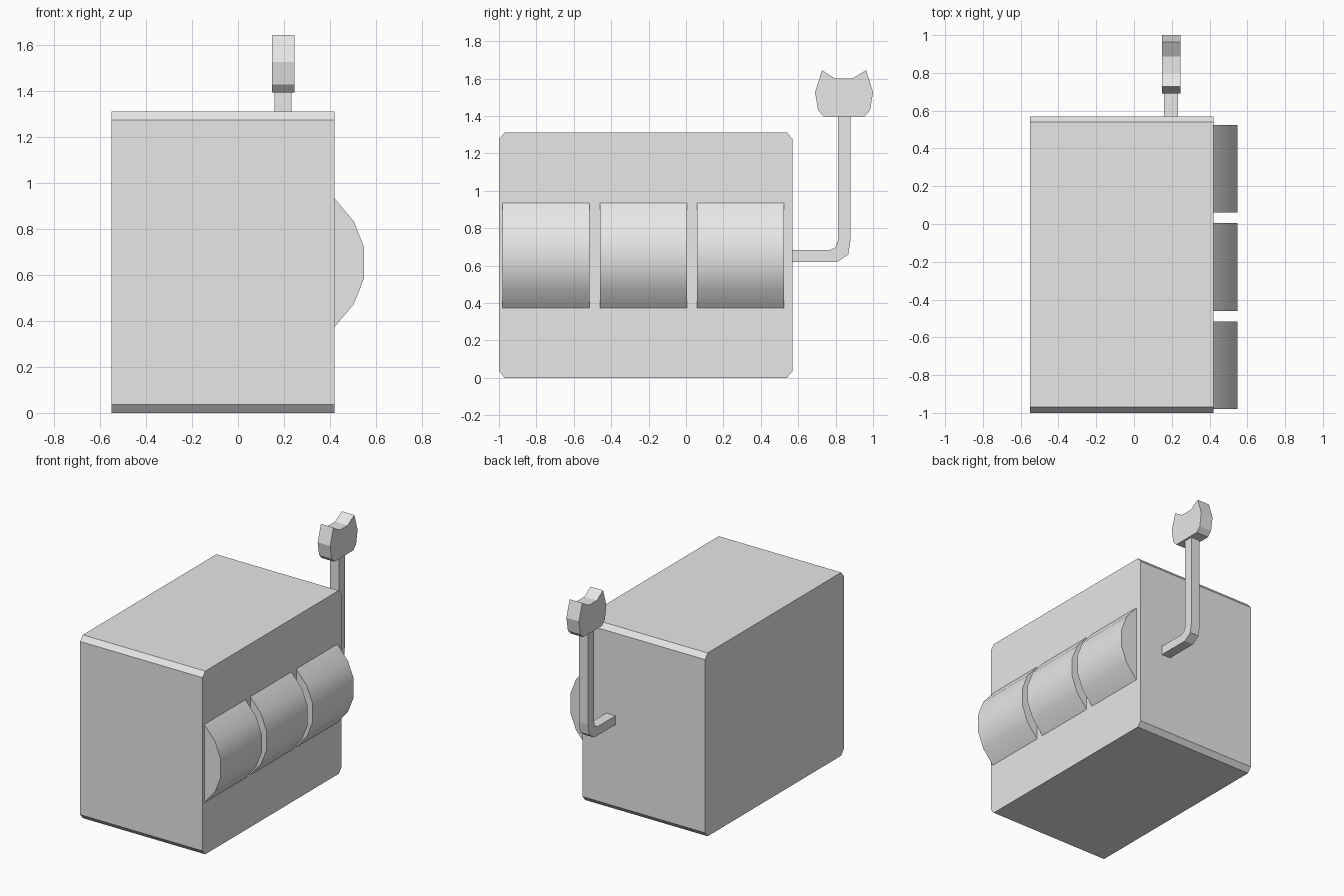
import bpy
import bmesh
from mathutils import Vector

cube = bpy.data.objects.get("Cube")
if cube:
    bpy.data.objects.remove(cube, do_unlink=True)

# Single plain grey material
grey = bpy.data.materials.new("light grey")
grey.use_nodes = True
grey.diffuse_color = (0.8, 0.8, 0.8, 1)
grey.node_tree.nodes["Principled BSDF"].inputs["Base Color"].default_value = (0.8, 0.8, 0.8, 1)


def extrude_profile(name, points, axis, start, end, smooth=False):
    """Extrude a closed outline along x (points are y, z) or y (points are x, z)."""
    bm = bmesh.new()
    if axis == "x":
        verts = [bm.verts.new((start, a, b)) for a, b in points]
        move = Vector((end - start, 0, 0))
    else:
        verts = [bm.verts.new((a, start, b)) for a, b in points]
        move = Vector((0, end - start, 0))
    face = bm.faces.new(verts)
    result = bmesh.ops.extrude_face_region(bm, geom=[face], use_keep_orig=True)
    moved = [g for g in result["geom"] if isinstance(g, bmesh.types.BMVert)]
    bmesh.ops.translate(bm, verts=moved, vec=move)
    bmesh.ops.recalc_face_normals(bm, faces=bm.faces)
    mesh = bpy.data.meshes.new(name)
    bm.to_mesh(mesh)
    bm.free()
    mesh.materials.append(grey)
    obj = bpy.data.objects.new(name, mesh)
    bpy.context.collection.objects.link(obj)
    if smooth:
        bpy.ops.object.select_all(action="DESELECT")
        obj.select_set(True)
        bpy.context.view_layer.objects.active = obj
        bpy.ops.object.shade_smooth_by_angle(angle=0.6)
    return obj


# Cabinet with chamfered long edges
y0, y1, h, c, d = -1.0, 0.57, 1.312, 0.03, 0.036
extrude_profile("cabinet", [
    (y0 + c, 0), (y1 - c, 0), (y1, d), (y1, h - d),
    (y1 - c, h), (y0 + c, h), (y0, h - d), (y0, d)], "x", -0.55, 0.42)

# Three rounded reels protruding from the side
mid = 0.654
upper = [(0.38, 0.28), (0.42, 0.28), (0.504, 0.181), (0.549, 0.067)]
reel = [(x, mid + z) for x, z in upper] + [(x, mid - z) for x, z in reversed(upper)]
for i, start in enumerate((-0.98, -0.46, 0.06)):
    extrude_profile(f"reel_{i + 1}", reel, "y", start, start + 0.465, smooth=True)

# Bent lever arm
extrude_profile("lever_arm", [
    (0.55, 0.62), (0.81, 0.62), (0.868, 0.66), (0.879, 0.735), (0.879, 1.41),
    (0.812, 1.41), (0.812, 0.735), (0.802, 0.70), (0.772, 0.684), (0.55, 0.684)],
    "x", 0.16, 0.232)

# Cat-head shaped lever knob with two ears
extrude_profile("lever_knob", [
    (0.738, 1.396), (0.952, 1.396), (0.984, 1.43), (1.0, 1.527), (0.963, 1.645),
    (0.888, 1.60), (0.797, 1.60), (0.727, 1.645), (0.69, 1.527), (0.706, 1.43)],
    "x", 0.148, 0.247)
